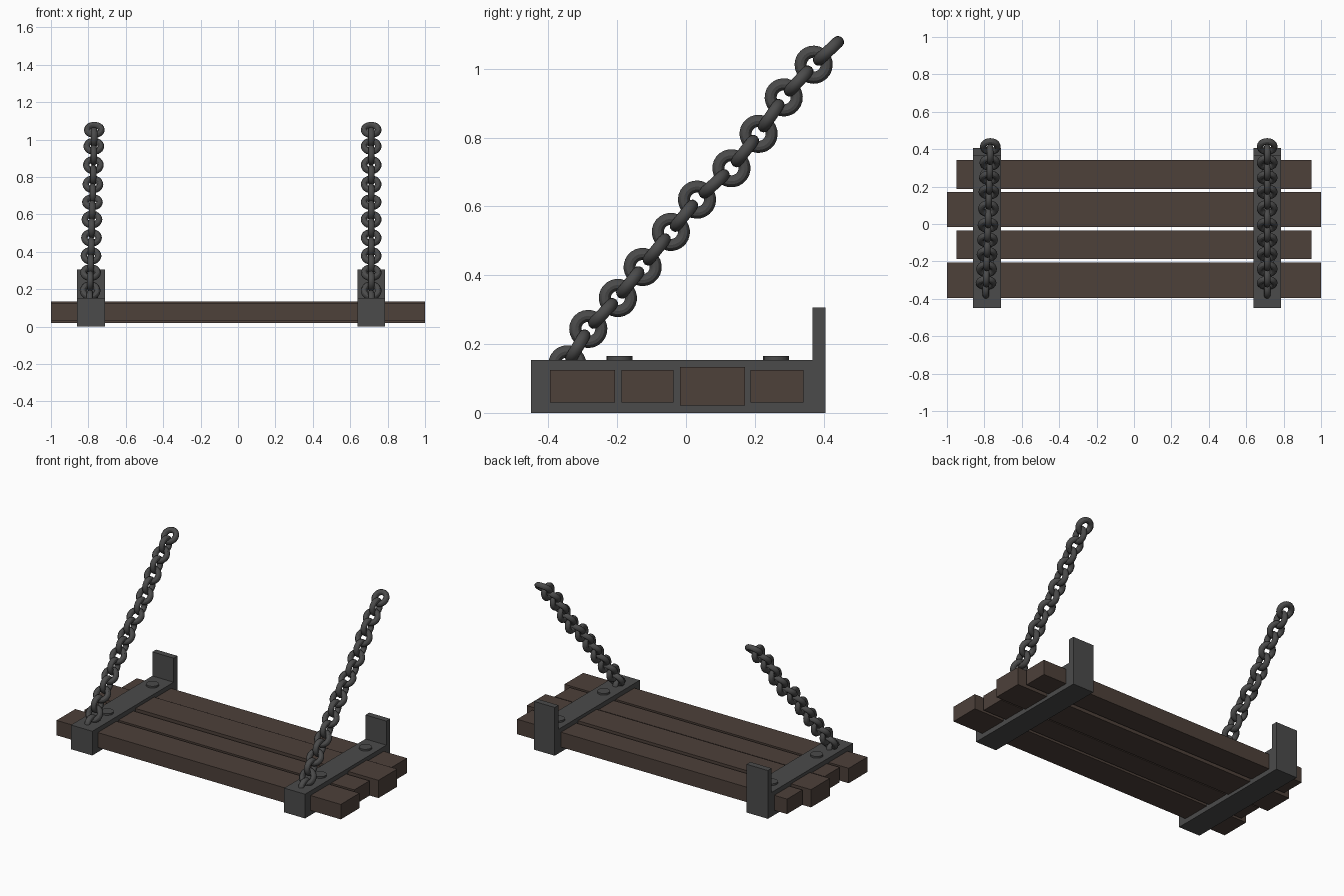
import bpy, bmesh
from math import pi
from mathutils import Vector, Matrix

if "Cube" in bpy.data.objects:
    bpy.data.objects.remove(bpy.data.objects["Cube"])


def material(name, rgb):
    m = bpy.data.materials.new(name)
    m.diffuse_color = (*rgb, 1)
    m.use_nodes = True
    m.node_tree.nodes["Principled BSDF"].inputs["Base Color"].default_value = m.diffuse_color
    return m


wood = material("dark_wood", (0.075, 0.052, 0.042))
iron = material("dark_iron", (0.07, 0.07, 0.07))


def box(name, x0, x1, y0, y1, z0, z1, mat):
    bpy.ops.mesh.primitive_cube_add(size=1, location=((x0 + x1) / 2, (y0 + y1) / 2, (z0 + z1) / 2))
    ob = bpy.context.object
    ob.name = name
    ob.scale = (x1 - x0, y1 - y0, z1 - z0)
    bpy.ops.object.transform_apply(location=False, rotation=False, scale=True)
    ob.data.materials.append(mat)


def bracket(name, x0, x1):
    # L-shaped side profile extruded along x
    profile = [(-0.45, 0), (0.405, 0), (0.405, 0.307), (0.367, 0.307), (0.367, 0.154), (-0.45, 0.154)]
    bm = bmesh.new()
    face = bm.faces.new([bm.verts.new((x0, y, z)) for y, z in profile])
    ext = bmesh.ops.extrude_face_region(bm, geom=[face])
    verts = [v for v in ext["geom"] if isinstance(v, bmesh.types.BMVert)]
    bmesh.ops.translate(bm, verts=verts, vec=(x1 - x0, 0, 0))
    bmesh.ops.recalc_face_normals(bm, faces=bm.faces[:])
    me = bpy.data.meshes.new(name)
    bm.to_mesh(me)
    bm.free()
    ob = bpy.data.objects.new(name, me)
    bpy.context.collection.objects.link(ob)
    me.materials.append(iron)


def link(name, centre, along, normal):
    # round ring lying in the plane of the chain direction
    side = normal.cross(along)
    rot = Matrix((along, side, normal)).transposed()
    bpy.ops.mesh.primitive_torus_add(major_radius=0.038, minor_radius=0.0175,
                                     major_segments=24, minor_segments=12)
    ob = bpy.context.object
    ob.name = name
    ob.matrix_world = Matrix.Translation(centre) @ rot.to_4x4()
    ob.data.materials.append(iron)
    bpy.ops.object.shade_smooth_by_angle()


# Seat planks: half length, y range, z range
planks = [(1.0, -0.395, -0.207, 0.03, 0.125), (0.95, -0.188, -0.036, 0.03, 0.125),
          (1.0, -0.017, 0.172, 0.021, 0.134), (0.95, 0.188, 0.341, 0.03, 0.125)]
for i, (h, y0, y1, z0, z1) in enumerate(planks):
    box(f"seat_plank_{i + 1}", -h, h, y0, y1, z0, z1, wood)

# Sideways-facing chain links (y, z), with a crosswise link between each pair
path = [(-0.345, 0.141), (-0.284, 0.244), (-0.198, 0.334), (-0.126, 0.424), (-0.044, 0.526),
        (0.032, 0.62), (0.132, 0.711), (0.211, 0.811), (0.284, 0.917), (0.371, 1.012), (0.457, 1.092)]

for side, x0, x1, cx0, cx1 in (("left", -0.86, -0.71, -0.792, -0.767), ("right", 0.64, 0.787, 0.712, 0.712)):
    bracket(f"{side}_bracket", x0, x1)
    # Bolt heads
    for j, y in enumerate((-0.193, 0.262)):
        bpy.ops.mesh.primitive_cylinder_add(vertices=16, radius=0.0375, depth=0.03,
                                            location=((x0 + x1) / 2, y, 0.15))
        bolt = bpy.context.object
        bolt.name = f"{side}_bolt_{j + 1}"
        bolt.data.materials.append(iron)
        bpy.ops.object.shade_smooth_by_angle()
    # Chain
    pts = [Vector((cx0 + (cx1 - cx0) * i / 10, y, z)) for i, (y, z) in enumerate(path)]
    for i in range(10):
        d = Vector((0, pts[i + 1].y - pts[i].y, pts[i + 1].z - pts[i].z)).normalized()
        x_axis = Vector((1, 0, 0))
        link(f"{side}_chain_link_{2 * i + 1}", pts[i], d, x_axis)
        link(f"{side}_chain_link_{2 * i + 2}", (pts[i] + pts[i + 1]) / 2, d, x_axis.cross(d))
